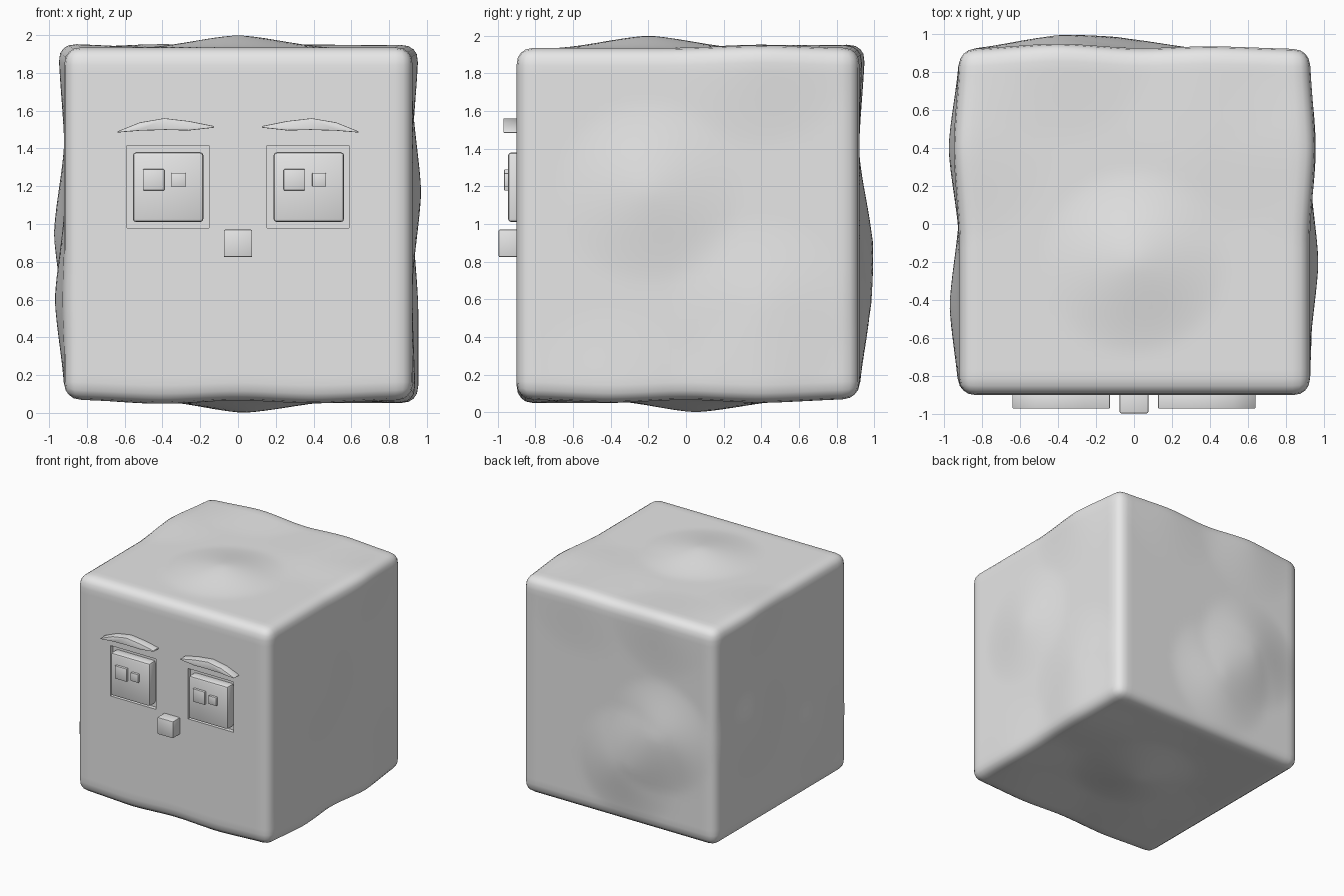
import bpy, bmesh, math
from mathutils import Vector

if "Cube" in bpy.data.objects:
    bpy.data.objects.remove(bpy.data.objects["Cube"])

grey = bpy.data.materials.new("plain grey")
grey.diffuse_color = (0.8, 0.8, 0.8, 1)
grey.use_nodes = True
grey.node_tree.nodes["Principled BSDF"].inputs["Base Color"].default_value = grey.diffuse_color


def finish(obj, angle=35):
    bpy.ops.object.select_all(action='DESELECT')
    obj.select_set(True)
    bpy.context.view_layer.objects.active = obj
    for m in list(obj.modifiers):
        bpy.ops.object.modifier_apply(modifier=m.name)
    obj.data.materials.clear()
    obj.data.materials.append(grey)
    bpy.ops.object.shade_smooth_by_angle(angle=math.radians(angle))


def add_mesh(name, bm):
    bmesh.ops.recalc_face_normals(bm, faces=bm.faces)
    me = bpy.data.meshes.new(name)
    bm.to_mesh(me)
    bm.free()
    obj = bpy.data.objects.new(name, me)
    bpy.context.collection.objects.link(obj)
    return obj


def block(name, x0, x1, y0, y1, z0, z1, bevel=0.0):
    bm = bmesh.new()
    bmesh.ops.create_cube(bm, size=1)
    for v in bm.verts:
        v.co = ((x0 + x1) / 2 + v.co.x * (x1 - x0),
                (y0 + y1) / 2 + v.co.y * (y1 - y0),
                (z0 + z1) / 2 + v.co.z * (z1 - z0))
    if bevel:
        bmesh.ops.bevel(bm, geom=bm.edges[:], offset=bevel, segments=2,
                        profile=0.5, affect='EDGES')
    return add_mesh(name, bm)


# head: rounded cube with soft lumps pushed out of its faces and edges
LO, HI, R = Vector((-0.92, -0.90, 0.07)), Vector((0.925, 0.92, 1.935)), 0.085
LUMPS = [  # centre, push
    ((0.0, -0.2, 1.93), (0, 0, 0.065)), ((0.4, 0.45, 1.93), (0, 0, 0.015)),
    ((0.03, 0.05, 0.07), (0, 0, -0.07)), ((-0.4, -0.4, 0.07), (0, 0, -0.02)),
    ((0.4, 0.4, 0.07), (0, 0, -0.02)), ((0.4, -0.85, 0.07), (0, 0, -0.02)),
    ((-0.4, -0.85, 0.07), (0, 0, -0.02)), ((0.92, -0.4, 0.07), (0.015, 0, -0.02)),
    ((0.92, 0.4, 0.07), (0.03, 0, -0.02)),
    ((0.92, -0.2, 1.17), (0.045, 0, 0)), ((0.92, 0.4, 0.55), (0.03, 0, 0)),
    ((0.92, 0.4, 1.9), (0.03, 0, 0.015)),
    ((-0.92, 0.4, 0.95), (-0.055, 0, 0)), ((-0.92, -0.43, 0.6), (-0.05, 0, 0)),
    ((-0.92, 0.4, 1.9), (-0.03, 0, 0.02)),
    ((-0.4, 0.92, 0.9), (0, 0.07, 0)), ((-0.1, 0.92, 0.58), (0, 0.06, 0)),
    ((-0.4, 0.92, 1.9), (0, 0.03, 0.02)), ((0.4, 0.92, 1.9), (0, 0.015, 0.015)),
]
bm = bmesh.new()
bmesh.ops.create_cube(bm, size=2)
bmesh.ops.subdivide_edges(bm, edges=bm.edges[:], cuts=39, use_grid_fill=True)
for v in bm.verts:
    p = Vector([LO[i] + (HI[i] - LO[i]) * (v.co[i] + 1) / 2 for i in range(3)])
    core = Vector([min(max(p[i], LO[i] + R), HI[i] - R) for i in range(3)])
    p = core + (p - core).normalized() * R
    shift = Vector()
    for c, d in LUMPS:
        t = max(0.0, 1 - (p - Vector(c)).length / 0.48)
        shift += Vector(d) * (0.5 * t + 0.5 * t * t * (3 - 2 * t))
    v.co = p + shift
head = add_mesh("head", bm)

# eye sockets cut into the front
for s in (-1, 1):
    cx = 0.37 * s
    cutter = block("socket_cutter", cx - 0.217, cx + 0.217, -1.0, -0.865, 0.98, 1.415)
    cutter.hide_render = True
    mod = head.modifiers.new("socket", 'BOOLEAN')
    mod.operation, mod.object, mod.solver = 'DIFFERENCE', cutter, 'EXACT'
finish(head)
for o in [o for o in bpy.data.objects if o.name.startswith("socket_cutter")]:
    bpy.data.objects.remove(o)

# eyes with two small raised squares each
for side, cx in (("left", -0.37), ("right", 0.375)):
    finish(block(side + "_eye", cx - 0.187, cx + 0.187, -0.945, -0.85, 1.01, 1.38, 0.018))
    finish(block(side + "_pupil", cx - 0.133, cx - 0.02, -0.965, -0.92, 1.178, 1.29, 0.004))
    finish(block(side + "_glint", cx + 0.018, cx + 0.092, -0.965, -0.92, 1.198, 1.27, 0.004))

# nose
finish(block("nose", -0.075, 0.075, -0.995, -0.86, 0.825, 0.97, 0.006))

# thin arched eyebrows, mirrored
BROW = [(0.125, 1.51), (0.26, 1.495), (0.385, 1.498), (0.52, 1.494), (0.64, 1.484),
        (0.635, 1.492), (0.52, 1.538), (0.39, 1.56), (0.26, 1.545), (0.13, 1.519)]
for side, s in (("left", -1), ("right", 1)):
    bm = bmesh.new()
    f = bm.faces.new([bm.verts.new((s * x, -0.97, z)) for x, z in BROW])
    ext = bmesh.ops.extrude_face_region(bm, geom=[f])
    for e in ext["geom"]:
        if isinstance(e, bmesh.types.BMVert):
            e.co.y = -0.87
    brow = add_mesh(side + "_eyebrow", bm)
    bev = brow.modifiers.new("bevel", 'BEVEL')
    bev.width, bev.segments, bev.limit_method = 0.006, 2, 'ANGLE'
    bev.angle_limit = math.radians(50)
    finish(brow)
